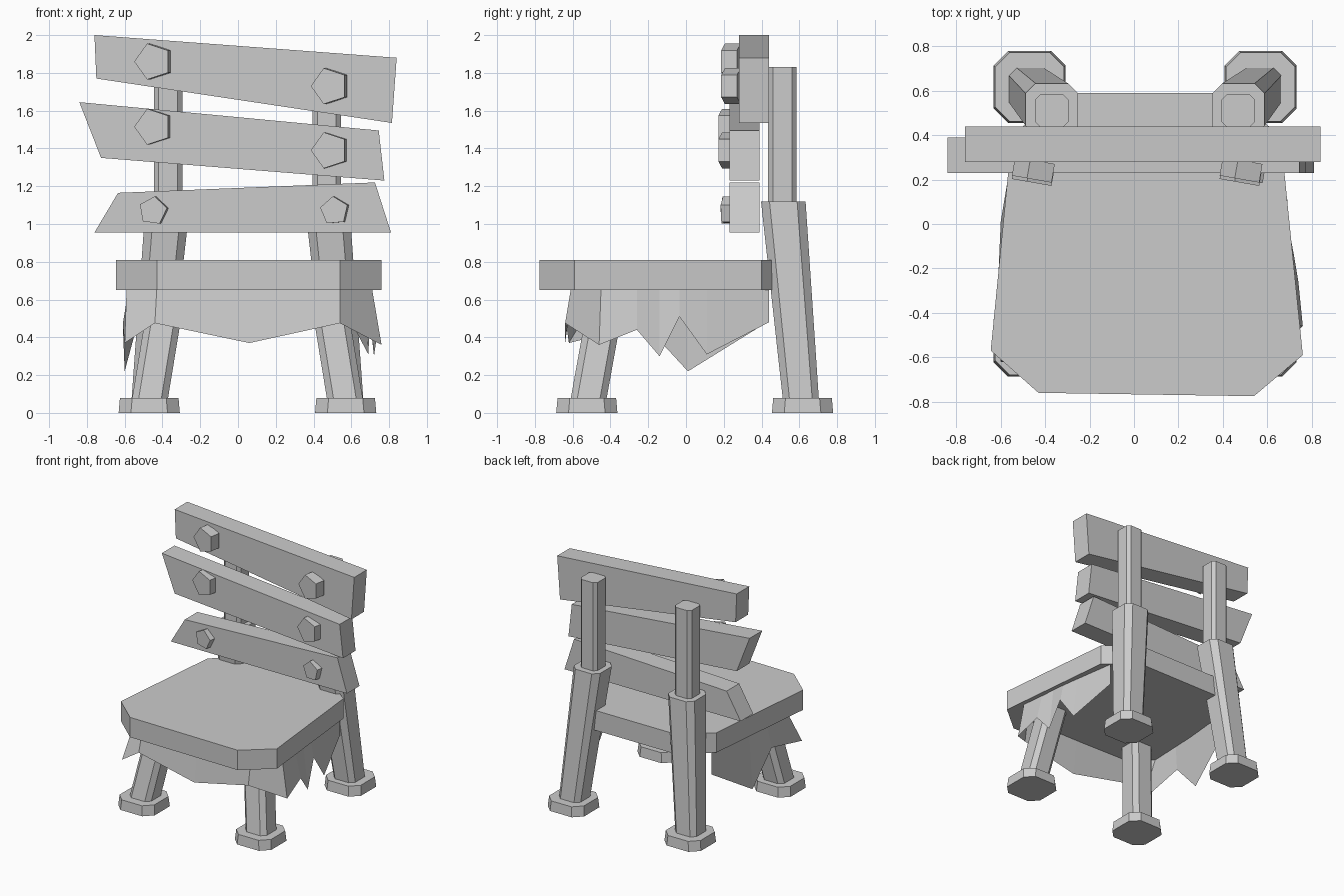
import bpy
import bmesh
from math import cos, sin, pi, radians
from mathutils import Matrix, Vector

default_cube = bpy.data.objects.get("Cube")
if default_cube:
    bpy.data.objects.remove(default_cube, do_unlink=True)

# One plain colour for the whole chair
grey = bpy.data.materials.new("plain_grey")
grey.use_nodes = True
grey_value = (0.6, 0.6, 0.6, 1)
grey.diffuse_color = grey_value
grey.node_tree.nodes["Principled BSDF"].inputs["Base Color"].default_value = grey_value

MIDDLE_X = 0.05  # the legs mirror about this line


def finish(name, bm, closed=True):
    """Turn a bmesh into a flat shaded object."""
    if closed:
        bmesh.ops.recalc_face_normals(bm, faces=bm.faces)
    mesh = bpy.data.meshes.new(name)
    bm.to_mesh(mesh)
    bm.free()
    mesh.materials.append(grey)
    obj = bpy.data.objects.new(name, mesh)
    bpy.context.collection.objects.link(obj)
    return obj


def loft(name, lower, upper):
    """Join two matching rings of points into a capped solid."""
    bm = bmesh.new()
    a = [bm.verts.new(p) for p in lower]
    b = [bm.verts.new(p) for p in upper]
    bm.faces.new(a)
    bm.faces.new(b)
    for i in range(len(a)):
        j = (i + 1) % len(a)
        bm.faces.new((a[i], a[j], b[j], b[i]))
    return finish(name, bm)


def cut_square(x, y, z, half, cut):
    """Ring of a square with cut corners."""
    s = half - cut
    corners = [(half, -s), (half, s), (s, half), (-s, half),
               (-half, s), (-half, -s), (-s, -half), (s, -half)]
    return [(x + dx, y + dy, z) for dx, dy in corners]


def post(name, low, high):
    """Straight post; each end is x, y, z, half width, corner cut."""
    loft(name, cut_square(*low), cut_square(*high))


# Seat slab
seat = [(-0.645, -0.57), (-0.43, -0.76), (0.54, -0.775), (0.76, -0.59),
        (0.66, 0.40), (0.41, 0.59), (-0.31, 0.59), (-0.55, 0.40)]
loft("seat", [(x, y, 0.65) for x, y in seat], [(x, y, 0.81) for x, y in seat])

# Legs, feet and back posts, on both sides
for side, sign in (("right", -1), ("left", 1)):
    foot_x = MIDDLE_X + sign * 0.52
    top_x = MIDDLE_X + sign * 0.42
    for end, foot_y in (("front", -0.525), ("back", 0.617)):
        post(f"{end}_{side}_foot", (foot_x, foot_y, 0, 0.162, 0.065),
             (foot_x, foot_y, 0.08, 0.155, 0.065))
    post(f"front_{side}_leg", (foot_x, -0.52, 0.05, 0.095, 0.035),
         (top_x, -0.41, 0.66, 0.095, 0.035))
    post(f"back_{side}_leg", (foot_x, 0.61, 0.05, 0.095, 0.035),
         (top_x, 0.515, 1.12, 0.118, 0.045))
    post(f"back_{side}_post", (top_x, 0.51, 1.08, 0.075, 0.025),
         (top_x, 0.51, 1.83, 0.075, 0.025))

# Crooked back planks: front outline, front depth, back depth
planks = {
    "top_plank": ([(-0.76, 2.0), (0.84, 1.88), (0.815, 1.535), (-0.75, 1.77)], 0.28, 0.44),
    "middle_plank": ([(-0.84, 1.645), (0.745, 1.495), (0.775, 1.23), (-0.725, 1.35)], 0.23, 0.39),
    "bottom_plank": ([(-0.635, 1.165), (0.725, 1.22), (0.81, 0.955), (-0.76, 0.955)], 0.23, 0.39),
}
for name, (outline, front, back) in planks.items():
    loft(name, [(x, front, z) for x, z in outline], [(x, back, z) for x, z in outline])


# Five sided bolts, turned a little to one side
def bolt(name, x, y, z, radius, turn):
    tilt = Matrix.Rotation(radians(-10), 3, "Z")
    rings = []
    for depth in (-0.035, 0.05):
        ring = []
        for i in range(5):
            a = radians(turn) + i * 2 * pi / 5
            ring.append(Vector((x, y, z)) + tilt @ Vector((radius * cos(a), depth, radius * sin(a))))
        rings.append(ring)
    loft(name, *rings)


bolt("top_right_bolt", -0.445, 0.235, 1.86, 0.1, 180)
bolt("top_left_bolt", 0.49, 0.235, 1.73, 0.1, 180)
bolt("middle_right_bolt", -0.445, 0.22, 1.515, 0.1, 180)
bolt("middle_left_bolt", 0.49, 0.22, 1.39, 0.1, 180)
bolt("bottom_right_bolt", -0.445, 0.23, 1.07, 0.077, 10)
bolt("bottom_left_bolt", 0.515, 0.23, 1.07, 0.077, 95)

# Torn cloth under the seat: top x, top y, hem x, hem y, hem z
cloth = [
    (-0.53, 0.43, -0.53, 0.43, 0.48), (-0.57, 0.01, -0.60, 0.01, 0.22),
    (-0.58, -0.2, -0.61, -0.22, 0.47), (-0.59, -0.45, -0.6, -0.62, 0.37),
    (-0.43, -0.60, -0.44, -0.635, 0.475), (0.06, -0.61, 0.06, -0.64, 0.37),
    (0.54, -0.61, 0.54, -0.64, 0.475), (0.71, -0.45, 0.76, -0.46, 0.36),
    (0.69, -0.26, 0.74, -0.26, 0.44), (0.68, -0.14, 0.72, -0.14, 0.30),
    (0.67, -0.035, 0.70, -0.035, 0.51), (0.65, 0.11, 0.69, 0.11, 0.31),
    (0.60, 0.44, 0.60, 0.44, 0.48),
]
bm = bmesh.new()
columns = [(bm.verts.new((tx, ty, 0.655)), bm.verts.new((hx, hy, hz)))
           for tx, ty, hx, hy, hz in cloth]
for (top_a, hem_a), (top_b, hem_b) in zip(columns, columns[1:]):
    bm.faces.new((top_a, hem_a, hem_b, top_b))
finish("torn_cloth", bm, closed=False)
